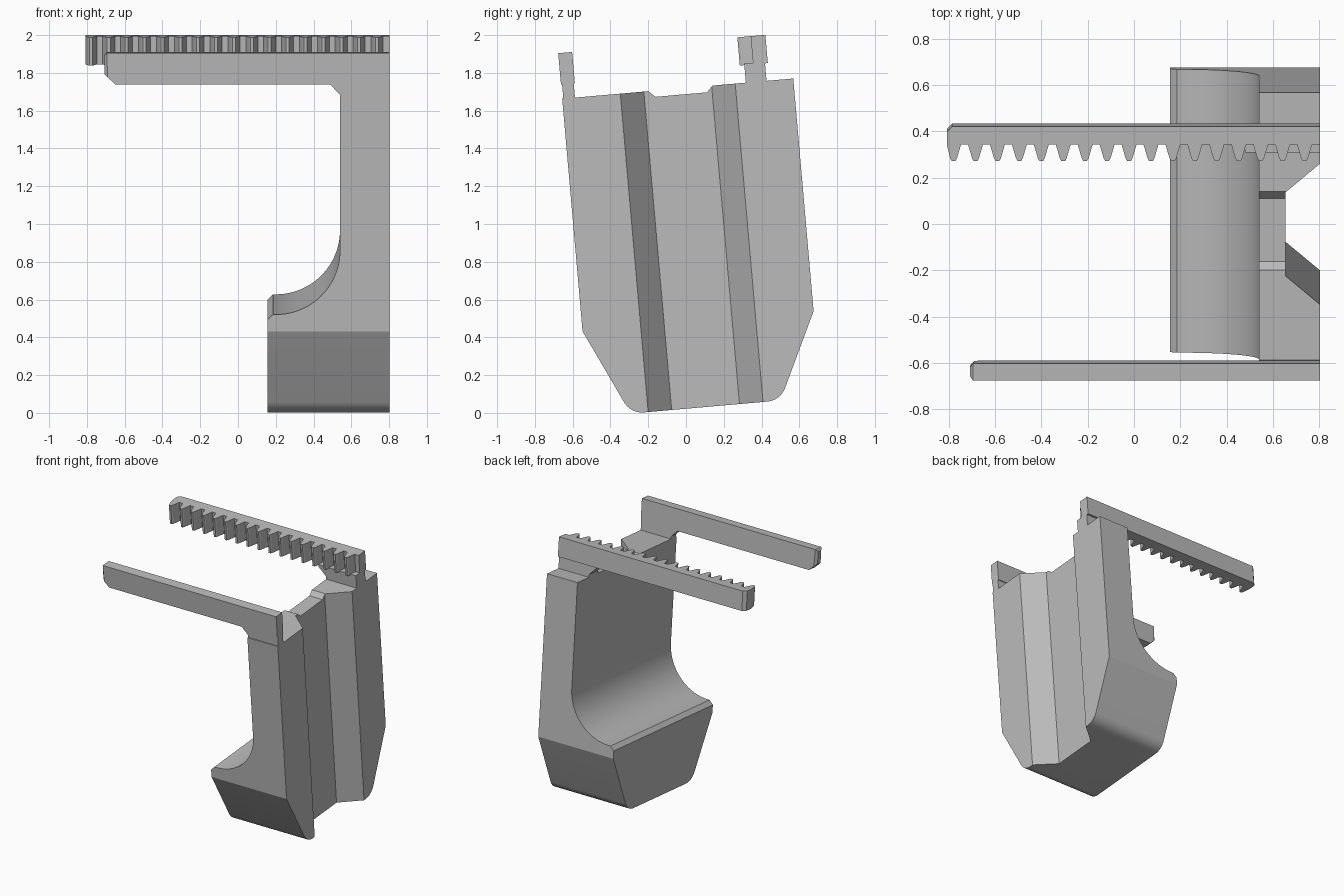
import bpy, bmesh, math
from mathutils import Vector

if "Cube" in bpy.data.objects:
    bpy.data.objects.remove(bpy.data.objects["Cube"], do_unlink=True)

TILT = math.radians(5)
X_BACK = 0.803

grey = bpy.data.materials.new("plain_grey")
grey.use_nodes = True
grey.diffuse_color = (0.5, 0.5, 0.5, 1)
grey.node_tree.nodes["Principled BSDF"].inputs["Base Color"].default_value = (0.5, 0.5, 0.5, 1)


def prism(name, pts, axis, lo, hi, end_bevel=0):
    """Extrude a 2D outline along an axis; the whole model leans by TILT."""
    place = {"x": lambda a, b, t: (t, a, b),
             "y": lambda a, b, t: (a, t, b),
             "z": lambda a, b, t: (a, b, t)}[axis]
    bm = bmesh.new()
    face = bm.faces.new([bm.verts.new(place(a, b, lo)) for a, b in pts])
    ext = bmesh.ops.extrude_face_region(bm, geom=[face])
    shift = Vector(place(0, 0, hi - lo))
    bmesh.ops.translate(bm, vec=shift, verts=[v for v in ext["geom"] if isinstance(v, bmesh.types.BMVert)])
    if end_bevel:
        x_min = min(v.co.x for v in bm.verts)
        ends = [e for e in bm.edges if all(v.co.x < x_min + 0.001 for v in e.verts)
                and abs(e.verts[0].co.z - e.verts[1].co.z) > 0.02]
        bmesh.ops.bevel(bm, geom=ends, offset=end_bevel, segments=1, affect="EDGES")
    bmesh.ops.recalc_face_normals(bm, faces=bm.faces)
    mesh = bpy.data.meshes.new(name)
    bm.to_mesh(mesh)
    bm.free()
    mesh.materials.append(grey)
    obj = bpy.data.objects.new(name, mesh)
    bpy.context.collection.objects.link(obj)
    obj.rotation_euler.x = TILT
    return obj


def fillet(prev, corner, nxt, radius, steps=8):
    """Points of a rounded corner."""
    p, c, n = Vector(prev), Vector(corner), Vector(nxt)
    d1, d2 = (p - c).normalized(), (n - c).normalized()
    half = d1.angle(d2) / 2
    centre = c + (d1 + d2).normalized() * radius / math.sin(half)
    a, b = c + d1 * radius / math.tan(half), c + d2 * radius / math.tan(half)
    return [tuple(centre + (a.lerp(b, i / steps) - centre).normalized() * radius)
            for i in range(steps + 1)]


def cut(target, cutter):
    mod = target.modifiers.new("cut", "BOOLEAN")
    mod.operation, mod.solver, mod.object = "DIFFERENCE", "EXACT", cutter
    bpy.context.view_layer.objects.active = target
    bpy.ops.object.modifier_apply(modifier=mod.name)
    bpy.data.objects.remove(cutter, do_unlink=True)


# Body: side outline with rounded lower corners and a notch in the top
MID, TOP, LOW, HIP = 0.106, 1.714, 0.022, 0.478
left, right = MID - 0.614, MID + 0.614
foot_l, foot_r = (MID - 0.398, LOW), (MID + 0.398, LOW)
outline = [(left, TOP), (left, HIP)]
outline += fillet((left, HIP), foot_l, foot_r, 0.11)
outline += fillet(foot_l, foot_r, (right, HIP), 0.11)
outline += [(right, HIP), (right, TOP), (0.291, TOP), (0.258, 1.681),
            (-0.015, 1.681), (-0.05, TOP)]
body = prism("hook_body", outline, "x", 0.155, X_BACK)

# Concave seat and chamfered lip
seat = [(0.10, 0.482), (0.185, 0.567)]
for i in range(25):
    a = math.radians(-90 + 90 * i / 24)
    seat.append((0.20 + 0.34 * math.cos(a), 0.907 + 0.34 * math.sin(a)))
seat += [(0.54, 2.2), (0.10, 2.2)]
cut(body, prism("seat_cutter", seat, "y", -1, 1))

# Dovetail-like channel down the rear face
channel = [(0.653, MID - 0.18), (0.653, MID + 0.18),
           (0.853, MID + 0.347), (0.853, MID - 0.347)]
cut(body, prism("channel_cutter", channel, "z", -1, 3))

# Stems flaring into the two arms
stem = [(X_BACK, 1.70), (0.54, 1.70), (0.54, 1.735), (0.48, 1.797),
        (0.48, 1.815), (X_BACK, 1.815)]
prism("front_stem", stem, "y", -0.502, -0.44)
prism("rack_stem", stem, "y", 0.468, 0.578)

# Plain front arm with clipped end
arm = [(X_BACK, 1.79), (-0.65, 1.79), (-0.708, 1.845), (-0.708, 1.94),
       (-0.695, 1.956), (X_BACK, 1.956)]
prism("front_arm", arm, "y", -0.508, -0.434, end_bevel=0.018)

# Toothed rear arm
tooth = [(-0.032, 0.515), (-0.015, 0.457), (-0.008, 0.444),
         (0.008, 0.444), (0.015, 0.457), (0.032, 0.515)]
rack = [(X_BACK, 0.593), (-0.785, 0.593), (-0.808, 0.57)]
for i in range(17):
    rack += [(max(-0.779 + 0.0947 * i + dx, -0.808), u) for dx, u in tooth]
rack.append((X_BACK, 0.515))
prism("toothed_arm", rack, "z", 1.807, 1.957)

# Smooth the curved parts, keep edges crisp
bpy.ops.object.select_all(action="DESELECT")
body.select_set(True)
bpy.context.view_layer.objects.active = body
bpy.ops.object.shade_smooth_by_angle(angle=math.radians(25))
